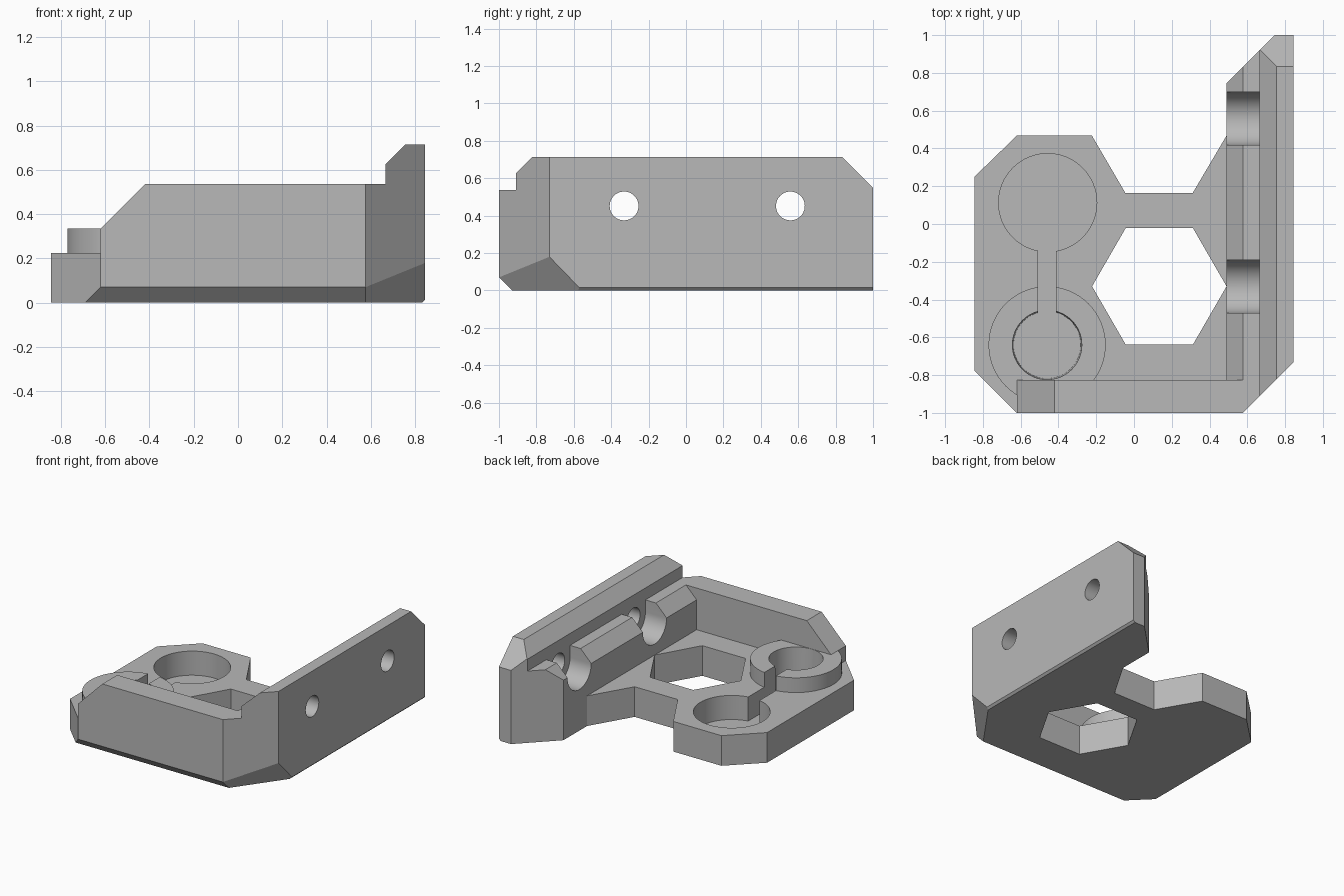
import bpy, bmesh
from math import sin, cos, pi, radians
from mathutils import Vector

if "Cube" in bpy.data.objects:
    bpy.data.objects.remove(bpy.data.objects["Cube"])

grey = bpy.data.materials.new("light grey plastic")
grey.use_nodes = True
colour = (0.48, 0.48, 0.48, 1)
grey.diffuse_color = colour
grey.node_tree.nodes["Principled BSDF"].inputs["Base Color"].default_value = colour


def arc(cx, cy, r, n=64, start=0.0, sweep=2 * pi, r2=None):
    """Points on a circle, or on part of one."""
    return [(cx + r * cos(start + sweep * i / n), cy + r * sin(start + sweep * i / n)) for i in range(n)]


def prism(name, outline, lo, hi, axis="z", cuts=(), top=None):
    """Extrude an outline along an axis, then trim it by planes (point, outward normal)."""
    place = {"x": lambda a, b, h: (h, a, b),
             "y": lambda a, b, h: (a, h, b),
             "z": lambda a, b, h: (a, b, h)}[axis]
    bm = bmesh.new()
    low = [bm.verts.new(place(a, b, lo)) for a, b in outline]
    high = [bm.verts.new(place(a, b, hi)) for a, b in (top or outline)]
    bm.faces.new(low[::-1])
    bm.faces.new(high)
    n = len(low)
    for i in range(n):
        j = (i + 1) % n
        bm.faces.new((low[i], low[j], high[j], high[i]))
    for point, normal in cuts:
        geom = bm.verts[:] + bm.edges[:] + bm.faces[:]
        cut = bmesh.ops.bisect_plane(bm, geom=geom, plane_co=point, plane_no=normal, clear_outer=True)
        edges = [e for e in cut["geom_cut"] if isinstance(e, bmesh.types.BMEdge) and e.is_boundary]
        if edges:
            bmesh.ops.holes_fill(bm, edges=edges, sides=0)
    bmesh.ops.recalc_face_normals(bm, faces=bm.faces)
    mesh = bpy.data.meshes.new(name)
    bm.to_mesh(mesh)
    bm.free()
    mesh.materials.append(grey)
    obj = bpy.data.objects.new(name, mesh)
    bpy.context.collection.objects.link(obj)
    return obj


def combine(target, other, operation):
    """Apply a boolean and discard the second part."""
    mod = target.modifiers.new("combine", "BOOLEAN")
    mod.operation, mod.object, mod.solver = operation, other, "EXACT"
    bpy.context.view_layer.update()
    evaluated = target.evaluated_get(bpy.context.evaluated_depsgraph_get())
    mesh = bpy.data.meshes.new_from_object(evaluated)
    target.modifiers.clear()
    target.data = mesh
    bpy.data.objects.remove(other)


# Trimming planes shared by the parts
corner = ((0.575, -1, 0), (1, -1, 0))
front_under = ((0, -1, 0.07), (0, -1, -1))
p = Vector((0.575, -1, 0.07))
corner_under = (p, -(Vector((0.845, -0.73, 0.18)) - p).cross(Vector((0, 0.16, -0.165))))
front_cuts = [corner, front_under, corner_under]

BASE, RIM, FRONT, TOP, FLOOR = 0.225, 0.335, 0.536, 0.715, 0.045

# Base plate
bracket = prism("bracket", [(-0.845, 0.25), (-0.62, 0.468), (-0.223, 0.468), (-0.045, 0.163),
                            (0.31, 0.163), (0.49, 0.468), (0.7, 0.468), (0.7, -1),
                            (-0.62, -1), (-0.845, -0.775)], 0, BASE, cuts=front_cuts)

# Side wall with stepped ledge
side_profile = [(0.49, 0), (0.845, 0), (0.845, TOP), (0.755, TOP), (0.665, 0.625),
                (0.665, FRONT), (0.578, FRONT), (0.49, 0.448)]
side_cuts = front_cuts + [((0.49, 0.745, 0), (-1, 1, 0)),
                          ((0.8, 0.835, TOP), (0, 1, 1)),
                          ((0.845, 0, 0.015), (1, 0, -1))]
combine(bracket, prism("side_wall", side_profile, -1, 1, "y", side_cuts), "UNION")

# Front wall with sloped end
front_profile = [(-0.62, 0), (0.7, 0), (0.7, FRONT), (-0.42, FRONT), (-0.62, RIM)]
combine(bracket, prism("front_wall", front_profile, -1, -0.825, "y", front_cuts), "UNION")

# Raised collar around the small pocket
combine(bracket, prism("collar", arc(-0.46, -0.64, 0.31), 0.1, RIM), "UNION")

# Hexagonal window, two pockets and the slot joining them
cutters = [
    prism("hex_cutter", arc(0.134, -0.33, 0.356, 6), -0.1, 0.45),
    prism("large_pocket_cutter", arc(-0.457, 0.113, 0.26), FLOOR, 0.6),
    prism("small_pocket_cutter", arc(-0.46, -0.64, 0.178), FLOOR, RIM + 0.01,
          top=arc(-0.46, -0.64, 0.184)),
    prism("slot_cutter", [(-0.508, -0.6), (-0.413, -0.6), (-0.413, 0), (-0.508, 0)], FLOOR, 0.6),
]
# Screw holes, each with an open channel through the ledge
for y in (-0.331, 0.558):
    channel = arc(y, 0.447, 0.14, 32, pi, pi) + [(y + 0.14, 0.447), (y + 0.14, 0.9), (y - 0.14, 0.9)]
    cutters.append(prism("channel_cutter", channel, 0.3, 0.665, "x"))
    cutters.append(prism("screw_cutter", arc(y, 0.452, 0.077, 48), 0.6, 1, "x"))
for cutter in cutters:
    combine(bracket, cutter, "DIFFERENCE")

# Smooth the round faces, keep the edges sharp
for o in bpy.context.selected_objects:
    o.select_set(False)
bracket.select_set(True)
bpy.context.view_layer.objects.active = bracket
bpy.ops.object.shade_smooth_by_angle(angle=radians(25))
